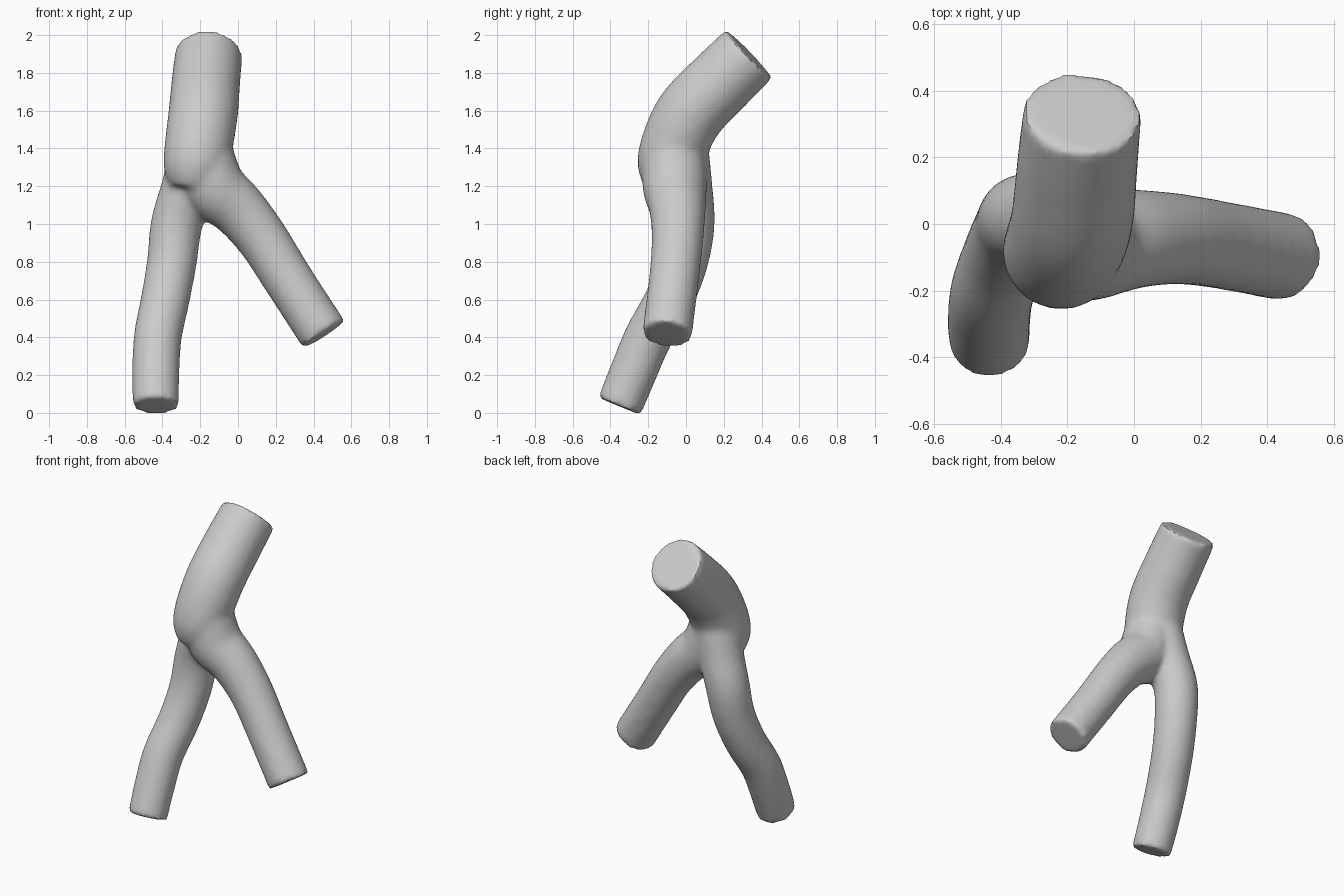
import bpy, bmesh, math
from mathutils import Vector

cube = bpy.data.objects.get("Cube")
if cube:
    bpy.data.objects.remove(cube, do_unlink=True)

grey = bpy.data.materials.new("plain grey")
grey.use_nodes = True
colour = (0.6, 0.6, 0.6, 1)
grey.diffuse_color = colour
grey.node_tree.nodes["Principled BSDF"].inputs["Base Color"].default_value = colour

SIDES, STEPS = 28, 6


def smooth_path(points):
    """Catmull-Rom curve through (x, y, z, radius) points."""
    pts = [Vector(p) for p in points]
    pts = [2 * pts[0] - pts[1]] + pts + [2 * pts[-1] - pts[-2]]
    out = []
    for a, b, c, d in zip(pts, pts[1:], pts[2:], pts[3:]):
        for i in range(STEPS):
            t = i / STEPS
            out.append(b + (c - a) * t / 2 + (2 * a - 5 * b + 4 * c - d) * t * t / 2
                       + (3 * b - a - 3 * c + d) * t ** 3 / 2)
    return out + [pts[-2]]


def add_tube(bm, points):
    """Closed round tube that follows the path."""
    path = smooth_path(points)
    rings = []
    for i, p in enumerate(path):
        tangent = (path[min(i + 1, len(path) - 1)] - path[max(i - 1, 0)]).to_3d().normalized()
        side = Vector((0, 1, 0)).cross(tangent).normalized()
        up = tangent.cross(side)
        angles = [2 * math.pi * k / SIDES for k in range(SIDES)]
        rings.append([bm.verts.new(p.to_3d() + p.w * (side * math.cos(a) + up * math.sin(a)))
                      for a in angles])
    for r, s in zip(rings, rings[1:]):
        for k in range(SIDES):
            n = (k + 1) % SIDES
            bm.faces.new((r[k], r[n], s[n], s[k]))
    bm.faces.new(rings[0][::-1])
    bm.faces.new(rings[-1])


bm = bmesh.new()
# Thick upper trunk, ending in a blunt lip in front of the fork
add_tube(bm, [(-0.155, 0.335, 1.9, 0.178), (-0.17, 0.18, 1.75, 0.182), (-0.185, 0.02, 1.58, 0.184),
              (-0.21, -0.065, 1.4, 0.18), (-0.225, -0.085, 1.28, 0.17), (-0.235, -0.09, 1.19, 0.13)])
# Short side branch
add_tube(bm, [(-0.2, -0.065, 1.38, 0.17), (-0.13, -0.06, 1.2, 0.17), (0, -0.045, 1.08, 0.15),
              (0.13, -0.045, 0.92, 0.137), (0.27, -0.065, 0.7, 0.132), (0.455, -0.1, 0.415, 0.132)])
# Long lower branch
add_tube(bm, [(-0.22, -0.02, 1.4, 0.14), (-0.265, 0, 1.2, 0.14), (-0.325, 0.015, 1.0, 0.137),
              (-0.35, -0.015, 0.8, 0.132), (-0.385, -0.09, 0.6, 0.129), (-0.425, -0.2, 0.4, 0.127),
              (-0.435, -0.285, 0.2, 0.125), (-0.435, -0.353, 0.035, 0.122)])
mesh = bpy.data.meshes.new("branching_tube")
bm.to_mesh(mesh)
bm.free()
mesh.materials.append(grey)
tube = bpy.data.objects.new("branching_tube", mesh)
bpy.context.collection.objects.link(tube)
bpy.context.view_layer.objects.active = tube
tube.select_set(True)

# Fuse the tubes into one skin with softened joints and rims
fuse = tube.modifiers.new("fuse", "REMESH")
fuse.mode = "VOXEL"
fuse.voxel_size = 0.018
fuse.use_smooth_shade = True
soften = tube.modifiers.new("soften", "SMOOTH")
soften.factor = 0.5
soften.iterations = 8
for name in ("fuse", "soften"):
    bpy.ops.object.modifier_apply(modifier=name)
bpy.ops.object.shade_smooth_by_angle(angle=math.radians(40))
